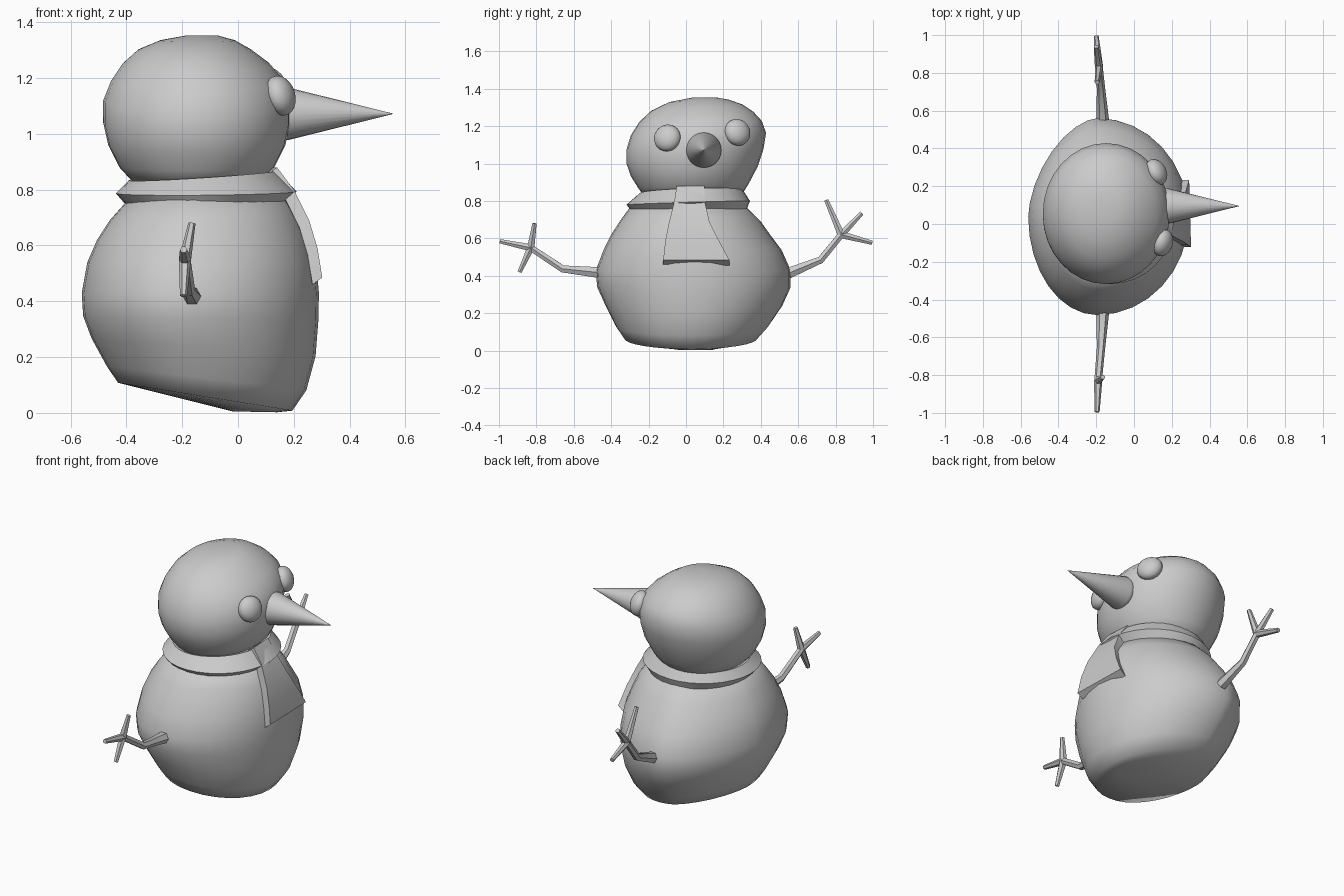
import bpy, bmesh, math
from mathutils import Vector

if "Cube" in bpy.data.objects:
    bpy.data.objects.remove(bpy.data.objects["Cube"], do_unlink=True)

grey = bpy.data.materials.new("plain_grey")
grey.use_nodes = True
COLOUR = (0.6, 0.6, 0.6, 1)
grey.diffuse_color = COLOUR
grey.node_tree.nodes["Principled BSDF"].inputs["Base Color"].default_value = COLOUR


def finish(name, bm, angle=35):
    bmesh.ops.recalc_face_normals(bm, faces=bm.faces)
    mesh = bpy.data.meshes.new(name)
    bm.to_mesh(mesh)
    bm.free()
    mesh.materials.append(grey)
    ob = bpy.data.objects.new(name, mesh)
    bpy.context.collection.objects.link(ob)
    bpy.ops.object.select_all(action='DESELECT')
    ob.select_set(True)
    bpy.context.view_layer.objects.active = ob
    bpy.ops.object.shade_smooth_by_angle(angle=math.radians(angle))
    return ob


def bridge(bm, rings):
    """Skin a list of point rings and cap both ends."""
    loops = [[bm.verts.new(p) for p in ring] for ring in rings]
    n = len(loops[0])
    for a, b in zip(loops, loops[1:]):
        for i in range(n):
            j = (i + 1) % n
            bm.faces.new((a[i], a[j], b[j], b[i]))
    bm.faces.new(loops[0])
    bm.faces.new(loops[-1])


def outline(z, x0, x1, y0, y1, tilt_x=0, tilt_y=0, split=0.43, back=1.0, n=32):
    """Closed oval through four extents, widest at fraction split along x."""
    cx, cy = x0 + (x1 - x0) * split, y0 + (y1 - y0) * 0.5
    ring = []
    for i in range(n):
        c, s = math.cos(math.tau * i / n), math.sin(math.tau * i / n)
        k = back if c < 0 and s > 0 else 1
        x = cx + math.copysign(abs(c) ** k, c) * (x1 - cx if c > 0 else cx - x0)
        y = cy + math.copysign(abs(s) ** k, s) * (y1 - y0) / 2
        ring.append((x, y, z + tilt_x * (x - cx) + tilt_y * (y - cy)))
    return ring


def loft(name, levels, angle=35, **kw):
    bm = bmesh.new()
    bridge(bm, [outline(*level, **kw) for level in levels])
    return finish(name, bm, angle)


# Body: lopsided egg with a slanted base
loft("body", [
    (0.004, -0.02, 0.14, -0.04, 0.14, -0.02),
    (0.065, -0.43, 0.195, -0.33, 0.38, -0.16),
    (0.13, -0.47, 0.245, -0.375, 0.44, -0.12),
    (0.24, -0.525, 0.278, -0.43, 0.515, -0.08),
    (0.34, -0.555, 0.288, -0.475, 0.56, -0.02),
    (0.43, -0.56, 0.29, -0.482, 0.56),
    (0.54, -0.54, 0.28, -0.44, 0.51),
    (0.62, -0.505, 0.255, -0.40, 0.45),
    (0.69, -0.46, 0.225, -0.355, 0.40),
    (0.78, -0.38, 0.16, -0.29, 0.31)], 60, back=1.2)

# Head: squashed ball leaning slightly to one side
loft("head", [
    (0.82, -0.37, 0.07, -0.22, 0.29),
    (0.88, -0.425, 0.13, -0.255, 0.335, 0, 0.04),
    (0.96, -0.465, 0.17, -0.295, 0.385, 0, 0.08),
    (1.04, -0.483, 0.187, -0.318, 0.415, 0, 0.11),
    (1.12, -0.483, 0.188, -0.318, 0.428, 0, 0.12),
    (1.19, -0.455, 0.165, -0.295, 0.405, 0, 0.11),
    (1.25, -0.415, 0.115, -0.25, 0.36, 0, 0.09),
    (1.30, -0.36, 0.05, -0.185, 0.30, 0, 0.07),
    (1.335, -0.28, -0.01, -0.09, 0.23, 0, 0.04),
    (1.352, -0.19, -0.07, 0.03, 0.17)], 60, split=0.5)

# Scarf: creased collar
loft("scarf_collar", [
    (0.752, -0.405, 0.17, -0.295, 0.325, 0.01, 0.01),
    (0.79, -0.438, 0.21, -0.318, 0.342, 0.01, 0.03),
    (0.85, -0.392, 0.14, -0.248, 0.305, 0.065, 0.03),
    (0.84, -0.36, 0.11, -0.22, 0.28, 0.06, 0.03)], 25, split=0.48)

# Scarf tail: flared strip hanging over the chest
bm = bmesh.new()
strip = []
for z, x, y0, y1 in [(0.88, 0.14, -0.05, 0.1), (0.80, 0.20, -0.062, 0.1),
                     (0.69, 0.255, -0.09, 0.125), (0.59, 0.285, -0.11, 0.175),
                     (0.485, 0.302, -0.122, 0.232)]:
    strip.append([(x, y0, z), (x - 0.01, y1, z), (x - 0.045, y1, z - 0.03), (x - 0.035, y0, z - 0.025)])
bridge(bm, strip)
finish("scarf_tail", bm)

# Nose: long cone
bm = bmesh.new()
nose = [(0.13, 0.07), (0.15, 0.092), (0.18, 0.094), (0.555, 0.001)]
bridge(bm, [[(x, 0.095 + r * math.cos(math.tau * i / 24), 1.072 + r * math.sin(math.tau * i / 24))
             for i in range(24)] for x, r in nose])
finish("nose", bm, 60)

# Eyes: flattened balls
for name, place, turn in [("right_eye", (0.152, -0.1, 1.137), -0.3),
                          ("left_eye", (0.118, 0.275, 1.167), 0.5)]:
    bm = bmesh.new()
    bmesh.ops.create_uvsphere(bm, u_segments=20, v_segments=12, radius=0.073)
    eye = finish(name, bm, 60)
    eye.location, eye.scale, eye.rotation_euler = place, (0.7, 1, 1), (0, -0.3, turn)


def limb(bm, points, radii, sides=6):
    """Tapered twig along a path."""
    pts = [Vector(p) for p in points]
    rings = []
    for i, p in enumerate(pts):
        d = (pts[min(i + 1, len(pts) - 1)] - pts[max(i - 1, 0)]).normalized()
        u = Vector((1, 0, 0))
        u = (u - d * u.dot(d)).normalized()
        v = d.cross(u)
        rings.append([p + radii[i] * (u * math.cos(math.tau * k / sides) + v * math.sin(math.tau * k / sides))
                      for k in range(sides)])
    bridge(bm, rings)


# Twig arms with three fingers each
arms = {
    "left_arm": ([(-0.165, 0.55, 0.415), (-0.175, 0.72, 0.485), (-0.185, 0.83, 0.62)],
                 [(-0.195, 0.75, 0.805), (-0.2, 0.94, 0.735), (-0.2, 0.995, 0.577)]),
    "right_arm": ([(-0.165, -0.47, 0.418), (-0.175, -0.66, 0.437), (-0.19, -0.83, 0.55)],
                  [(-0.165, -0.81, 0.68), (-0.195, -0.995, 0.585), (-0.195, -0.89, 0.42)])}
for name, (path, tips) in arms.items():
    bm = bmesh.new()
    limb(bm, path, (0.033, 0.022, 0.02))
    for tip in tips:
        limb(bm, [path[-1], tip], (0.022, 0.013))
    finish(name, bm)
